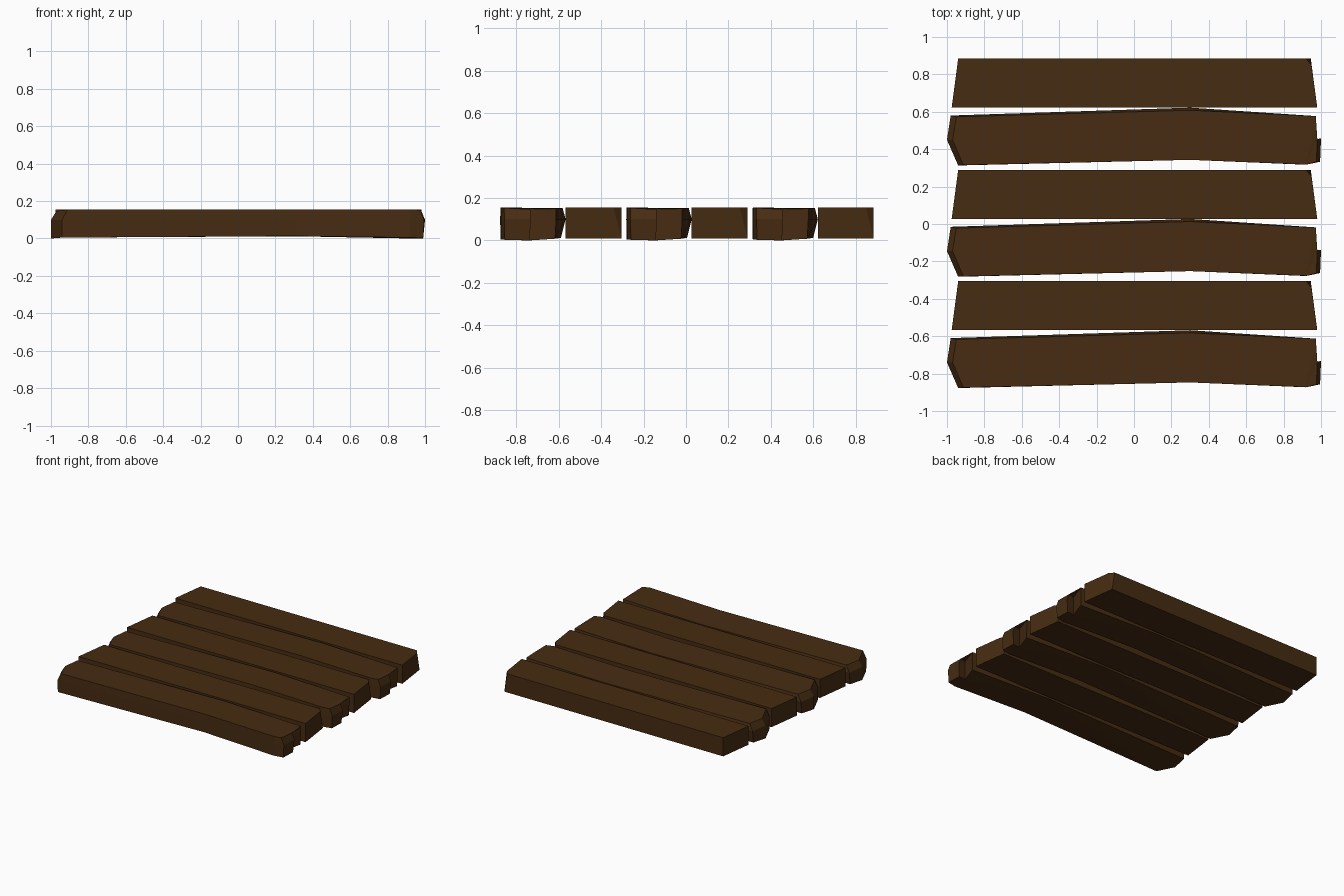
import bpy, bmesh

wood = bpy.data.materials.new("dark_wood")
wood.diffuse_color = (0.062, 0.025, 0.006, 1)


def loft_plank(name, rings, offset_y):
    """Stack matching outlines from bottom to top and cap both ends."""
    bm = bmesh.new()
    loops = [[bm.verts.new((x, y + offset_y, z)) for x, y, z in ring] for ring in rings]
    n = len(loops[0])
    for low, high in zip(loops, loops[1:]):
        for i in range(n):
            j = (i + 1) % n
            bm.faces.new((low[i], low[j], high[j], high[i]))
    caps = [bm.faces.new(loops[0][::-1]), bm.faces.new(loops[-1])]
    bmesh.ops.triangulate(bm, faces=caps)
    bmesh.ops.remove_doubles(bm, verts=bm.verts, dist=0.0005)
    bmesh.ops.recalc_face_normals(bm, faces=bm.faces)
    mesh = bpy.data.meshes.new(name)
    bm.to_mesh(mesh)
    bm.free()
    mesh.materials.append(wood)
    bpy.context.collection.objects.link(bpy.data.objects.new(name, mesh))


# straight plank: tapered ends, one chipped corner at the back right
straight = [
    [(-0.975, 0.622, 0.01), (0.98, 0.622, 0.01), (0.945, 0.885, 0.01),
     (0.945, 0.885, 0.01), (-0.94, 0.885, 0.01)],
    [(-0.975, 0.622, 0.155), (0.98, 0.622, 0.155), (0.949, 0.848, 0.155),
     (0.92, 0.885, 0.155), (-0.94, 0.885, 0.155)],
]

# bent plank: bowed sides, pointed left end, split right end
bottom = [(-0.94, 0.315, 0.005), (0.3, 0.343, 0.013), (0.92, 0.318, 0.005),
          (0.99, 0.335, 0.003), (0.99, 0.453, 0.0), (0.93, 0.445, 0.0),
          (0.97, 0.572, 0.008), (0.3, 0.6, 0.012), (-0.98, 0.57, 0.008),
          (-1.0, 0.45, 0.0)]
middle = [(-0.94, 0.313, 0.1), (0.3, 0.343, 0.1), (0.92, 0.317, 0.1),
          (0.995, 0.333, 0.1), (1.0, 0.457, 0.1), (0.93, 0.445, 0.1),
          (0.972, 0.577, 0.1), (0.3, 0.622, 0.1), (-0.98, 0.58, 0.1),
          (-1.0, 0.45, 0.1)]
top = [(-0.912, 0.315, 0.155), (0.3, 0.343, 0.155), (0.92, 0.318, 0.155),
       (0.975, 0.332, 0.153), (0.98, 0.455, 0.147), (0.93, 0.445, 0.147),
       (0.972, 0.577, 0.15), (0.3, 0.608, 0.152), (-0.95, 0.573, 0.15),
       (-0.97, 0.45, 0.147)]

# three alternating pairs
for i in range(3):
    shift = -0.595 * i
    loft_plank(f"straight_plank_{i + 1}", straight, shift)
    loft_plank(f"bent_plank_{i + 1}", [bottom, middle, top], shift)
